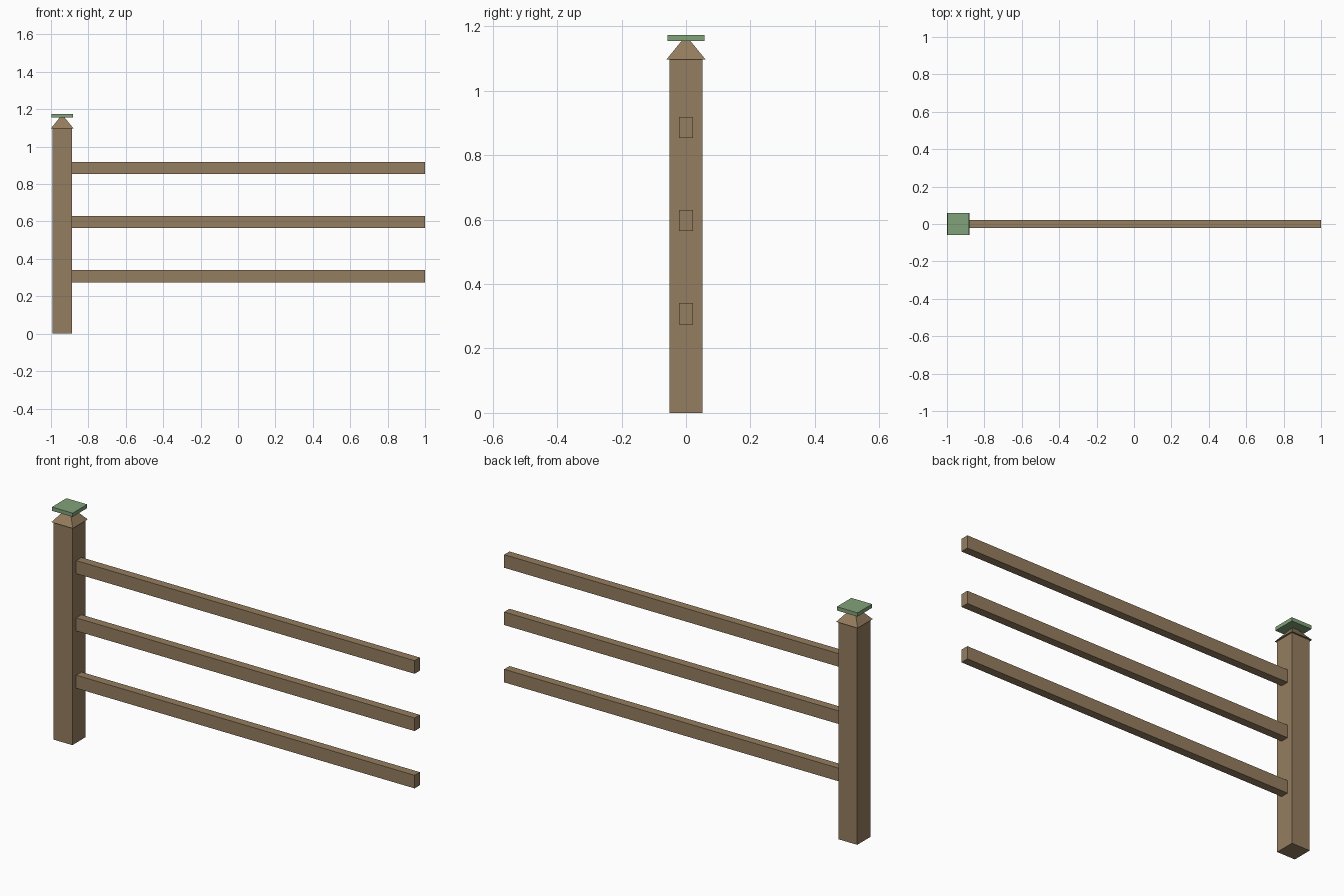
import bpy
import math

if "Cube" in bpy.data.objects:
    bpy.data.objects.remove(bpy.data.objects["Cube"])


def material(name, rgb):
    m = bpy.data.materials.new(name)
    m.diffuse_color = (*rgb, 1.0)
    m.use_nodes = True
    m.node_tree.nodes["Principled BSDF"].inputs["Base Color"].default_value = m.diffuse_color
    return m


wood = material("brown_wood", (0.30, 0.205, 0.115))
green = material("soft_green", (0.22, 0.36, 0.19))


def box(name, x, y, z, mat):
    """Box from (min, max) ranges on each axis."""
    bpy.ops.mesh.primitive_cube_add(size=1, location=[(a + b) / 2 for a, b in (x, y, z)])
    ob = bpy.context.object
    ob.name = name
    ob.scale = [b - a for a, b in (x, y, z)]
    bpy.ops.object.transform_apply(location=False, rotation=False, scale=True)
    ob.data.materials.append(mat)
    return ob


POST_X = -0.94

# Square post
box("post", (POST_X - 0.052, POST_X + 0.052), (-0.052, 0.052), (0, 1.098), wood)

# Pyramid on the post, its tip sunk into the plate
bpy.ops.mesh.primitive_cone_add(vertices=4, radius1=0.06 * math.sqrt(2), radius2=0,
                                depth=0.074, location=(POST_X, 0, 1.098 + 0.037),
                                rotation=(0, 0, math.pi / 4))
cap = bpy.context.object
cap.name = "post_cap"
cap.data.materials.append(wood)

# Thin square plate on top
box("cap_plate", (POST_X - 0.058, POST_X + 0.058), (-0.058, 0.058), (1.155, 1.174), green)

# Three rails running from the post
for name, z in (("lower", 0.308), ("middle", 0.597), ("upper", 0.886)):
    box(name + "_rail", (POST_X + 0.052, 1.0), (-0.021, 0.021), (z - 0.033, z + 0.033), wood)
